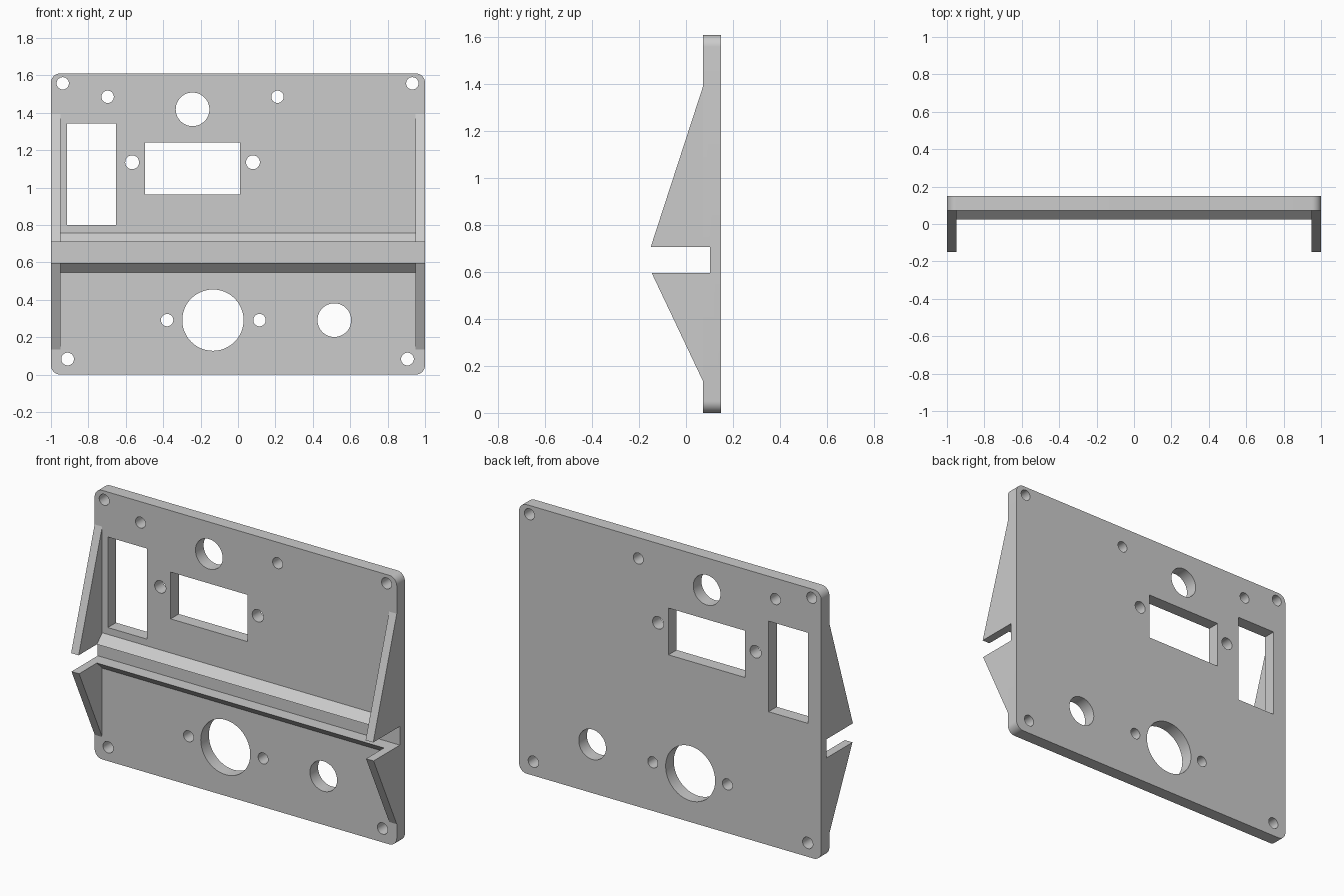
import bpy, bmesh, math

if "Cube" in bpy.data.objects:
    bpy.data.objects.remove(bpy.data.objects["Cube"])

GREY = (0.6, 0.6, 0.6, 1)
grey = bpy.data.materials.new("plain grey")
grey.use_nodes = True
grey.diffuse_color = GREY
grey.node_tree.nodes["Principled BSDF"].inputs["Base Color"].default_value = GREY

FRONT, BACK, FLOOR = 0.073, 0.15, 0.102    # plate faces and slot floor, in y
HEIGHT = 1.61
SLOT_LOW, SLOT_HIGH = 0.596, 0.708         # slot edges, in z
FIN = 0.05                                 # fin thickness


def add_prism(bm, outline, axis, lo, hi):
    """Extrude an outline along x (outline in y, z) or along y (outline in x, z)."""
    def place(p, d):
        return (d, p[0], p[1]) if axis == "x" else (p[0], d, p[1])
    face = bm.faces.new([bm.verts.new(place(p, lo)) for p in outline])
    new = bmesh.ops.extrude_face_region(bm, geom=[face])["geom"]
    for v in new:
        if isinstance(v, bmesh.types.BMVert):
            v.co = place((v.co.y, v.co.z) if axis == "x" else (v.co.x, v.co.z), hi)


def make_object(name, prisms):
    bm = bmesh.new()
    for prism in prisms:
        add_prism(bm, *prism)
    bmesh.ops.recalc_face_normals(bm, faces=bm.faces[:])
    mesh = bpy.data.meshes.new(name)
    bm.to_mesh(mesh)
    bm.free()
    mesh.materials.append(grey)
    ob = bpy.data.objects.new(name, mesh)
    bpy.context.collection.objects.link(ob)
    return ob


def rect(x0, x1, z0, z1):
    return [(x0, z0), (x1, z0), (x1, z1), (x0, z1)]


def arc(x, z, r, start, sweep, n):
    return [(x + r * math.cos(start + sweep * i / n),
             z + r * math.sin(start + sweep * i / n)) for i in range(n + 1)]


def circle(x, z, r):
    return arc(x, z, r, 0, math.tau, 48)[:-1]


# Plate with rounded corners
R = 0.05
corners = [(1 - R, HEIGHT - R), (R - 1, HEIGHT - R), (R - 1, R), (1 - R, R)]
outline = []
for i, (x, z) in enumerate(corners):
    outline += arc(x, z, R, i * math.pi / 2, math.pi / 2, 10)
plate = make_object("plate", [(outline, "y", FRONT, BACK)])

# Openings: screw holes, large round holes, windows
holes = [(-0.937, 1.557, 0.033), (0.932, 1.557, 0.033),
         (-0.697, 1.485, 0.033), (0.211, 1.485, 0.033),
         (-0.566, 1.135, 0.037), (0.08, 1.135, 0.037),
         (-0.379, 0.291, 0.033), (0.115, 0.291, 0.033),
         (-0.911, 0.083, 0.034), (0.906, 0.083, 0.034),
         (-0.243, 1.418, 0.09), (0.515, 0.291, 0.09), (-0.134, 0.291, 0.164)]
windows = [(-0.913, -0.652, 0.799, 1.341), (-0.497, 0.011, 0.962, 1.242)]
cuts = [(circle(*h), "y", 0, 0.3) for h in holes]
cuts += [(rect(*w), "y", 0, 0.3) for w in windows]

# Slot across the front
cuts.append((rect(-1.2, 1.2, SLOT_LOW, SLOT_HIGH), "y", 0, FLOOR))

cutter = make_object("opening_cutter", cuts)
cutter.hide_render = True
mod = plate.modifiers.new("openings", "BOOLEAN")
mod.operation = "DIFFERENCE"
mod.solver = "EXACT"
mod.object = cutter
bpy.context.view_layer.objects.active = plate
plate.select_set(True)
bpy.ops.object.modifier_apply(modifier=mod.name)
bpy.data.objects.remove(cutter)
bpy.ops.object.shade_smooth_by_angle(angle=math.radians(30))

# Side fins above and below the slot
upper = [(FRONT, SLOT_HIGH), (FRONT, 1.393), (-0.15, SLOT_HIGH)]
lower = [(FRONT, SLOT_LOW), (FRONT, 0.134), (-0.146, SLOT_LOW)]
for side, lo in (("left", 1 - FIN), ("right", -1)):
    make_object(f"upper_fin_{side}", [(upper, "x", lo, lo + FIN)])
    make_object(f"lower_fin_{side}", [(lower, "x", lo, lo + FIN)])

# Sloped ledges along the slot, between the fins
LEDGE = 0.05
for name, z, rise in (("upper_ledge", SLOT_HIGH, LEDGE), ("lower_ledge", SLOT_LOW, -LEDGE)):
    wedge = [(FRONT, z), (FRONT, z + rise), (FRONT - LEDGE, z)]
    make_object(name, [(wedge, "x", FIN - 1, 1 - FIN)])
